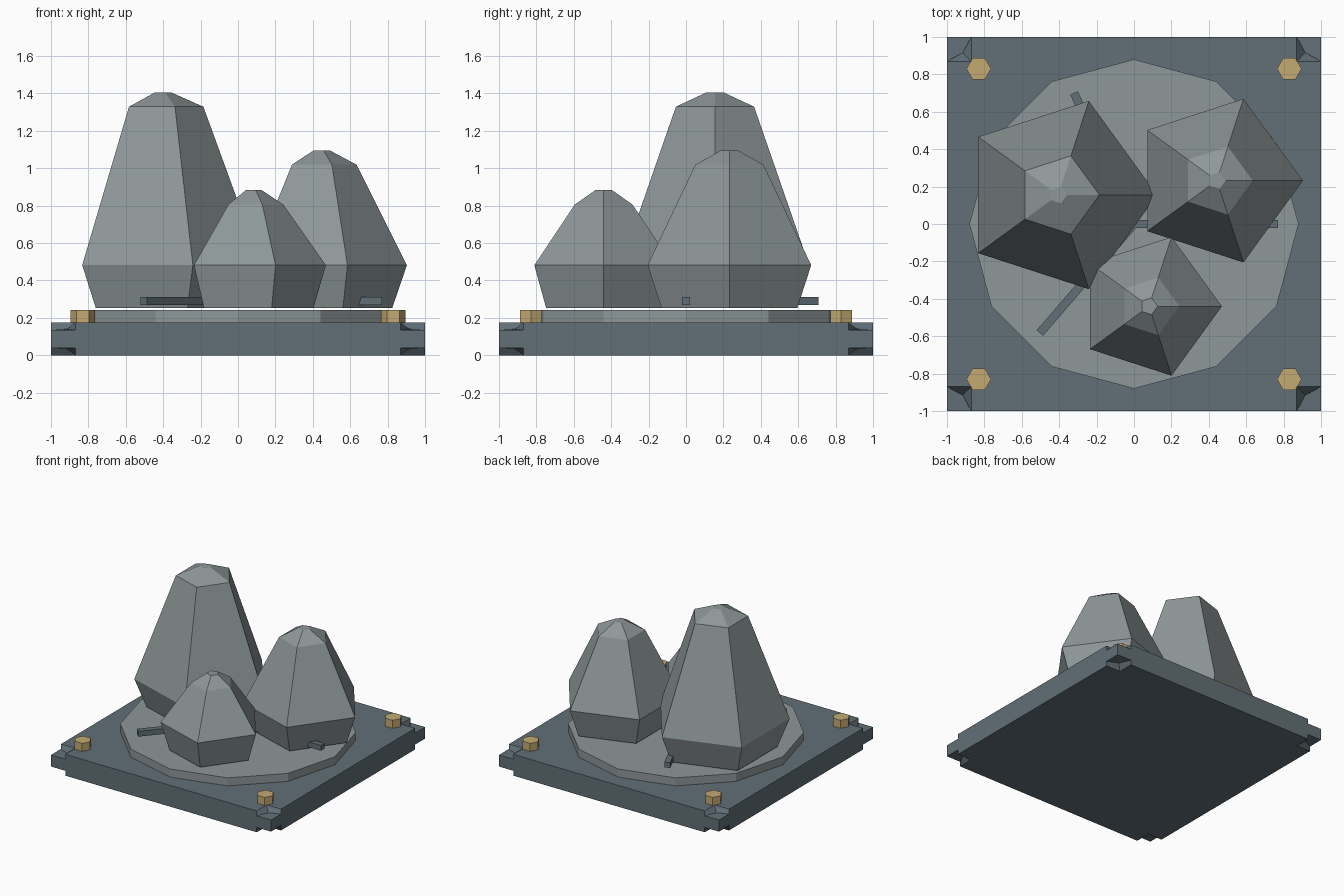
import bpy, bmesh
from math import sin, cos, tau
from itertools import product

if "Cube" in bpy.data.objects:
    bpy.data.objects.remove(bpy.data.objects["Cube"])


def material(name, rgb):
    m = bpy.data.materials.new(name)
    m.diffuse_color = (*rgb, 1)
    m.use_nodes = True
    m.node_tree.nodes["Principled BSDF"].inputs["Base Color"].default_value = m.diffuse_color
    return m


SLATE = material("slate_metal", (0.12, 0.16, 0.185))
STONE = material("stone", (0.27, 0.31, 0.315))
BRASS = material("brass", (0.55, 0.40, 0.17))


def finish(bm, name, mat):
    bmesh.ops.recalc_face_normals(bm, faces=bm.faces)
    me = bpy.data.meshes.new(name)
    bm.to_mesh(me)
    bm.free()
    me.materials.append(mat)
    ob = bpy.data.objects.new(name, me)
    bpy.context.collection.objects.link(ob)
    return ob


def loft(name, cx, cy, sides, rings, mat):
    """Closed faceted solid from (radius, z) rings."""
    bm = bmesh.new()
    loops = [[bm.verts.new((cx + r * cos(tau * i / sides), cy + r * sin(tau * i / sides), z))
              for i in range(sides)] for r, z in rings]
    for a, b in zip(loops, loops[1:]):
        for i in range(sides):
            j = (i + 1) % sides
            bm.faces.new((a[i], a[j], b[j], b[i]))
    bm.faces.new(loops[0])
    bm.faces.new(loops[-1])
    return finish(bm, name, mat)


# Base plate: a slab with a faceted notch in each of its eight corners
def base_plate():
    bm = bmesh.new()
    half, inset, height = (1, 1, 0.0875), (0.13, 0.13, 0.04), 0.0875
    cache = {}

    def p(s, mask):
        key = (s, mask)
        if key not in cache:
            x, y, z = (s[k] * (half[k] - inset[k] * mask[k]) for k in range(3))
            cache[key] = bm.verts.new((x, y, z + height))
        return cache[key]

    def unit(*axes):
        return tuple(1 if k in axes else 0 for k in range(3))

    # three quads meeting at an inner point in every corner;
    # points along an edge are shared by the two faces beside it
    for s in product((-1, 1), repeat=3):
        centre = p(s, (0.65, 0.65, 0.87))
        for k in range(3):
            i, j = (k + 1) % 3, (k + 2) % 3
            bm.faces.new((p(s, unit(k)), p(s, unit(k, i)), centre, p(s, unit(k, j))))
    # six large faces with stepped corners
    for k in range(3):
        i, j = (k + 1) % 3, (k + 2) % 3
        for side in (-1, 1):
            ring = []
            for n, (a, b) in enumerate(((-1, -1), (1, -1), (1, 1), (-1, 1))):
                s = [0, 0, 0]
                s[k], s[i], s[j] = side, a, b
                s = tuple(s)
                first, last = (j, i) if n % 2 == 0 else (i, j)
                ring += [p(s, unit(first)), p(s, unit(i, j)), p(s, unit(last))]
            bm.faces.new(ring)
    return finish(bm, "base_plate", SLATE)


base_plate()

# Round plinth and the four corner bolts
loft("plinth_disc", 0, 0, 12, [(0.88, 0.175), (0.88, 0.241)], STONE)
for sx, sy in product((-1, 1), repeat=2):
    loft("corner_bolt", 0.83 * sx, 0.83 * sy, 6, [(0.066, 0.175), (0.066, 0.241)], BRASS)

# Three five-sided boulders
for name, x, y, r, top in (("large_boulder", -0.405, 0.155, 0.529, 1.406),
                           ("medium_boulder", 0.443, 0.232, 0.46, 1.096),
                           ("small_boulder", 0.08, -0.44, 0.39, 0.883)):
    loft(name, x, y, 5, [(0.83 * r, 0.253), (r, 0.482), (0.416 * r, top - 0.077), (0.047, top)], STONE)

# Three bars radiating from the middle under the boulders
for n in range(3):
    bm = bmesh.new()
    bmesh.ops.create_cube(bm, size=1)
    for v in bm.verts:
        v.co.x = (v.co.x + 0.5) * 0.77
        v.co.y *= 0.045
        v.co.z = 0.291 + v.co.z * 0.044
    bar = finish(bm, "radial_bar", SLATE)
    bar.rotation_euler.z = 2.0 * n
